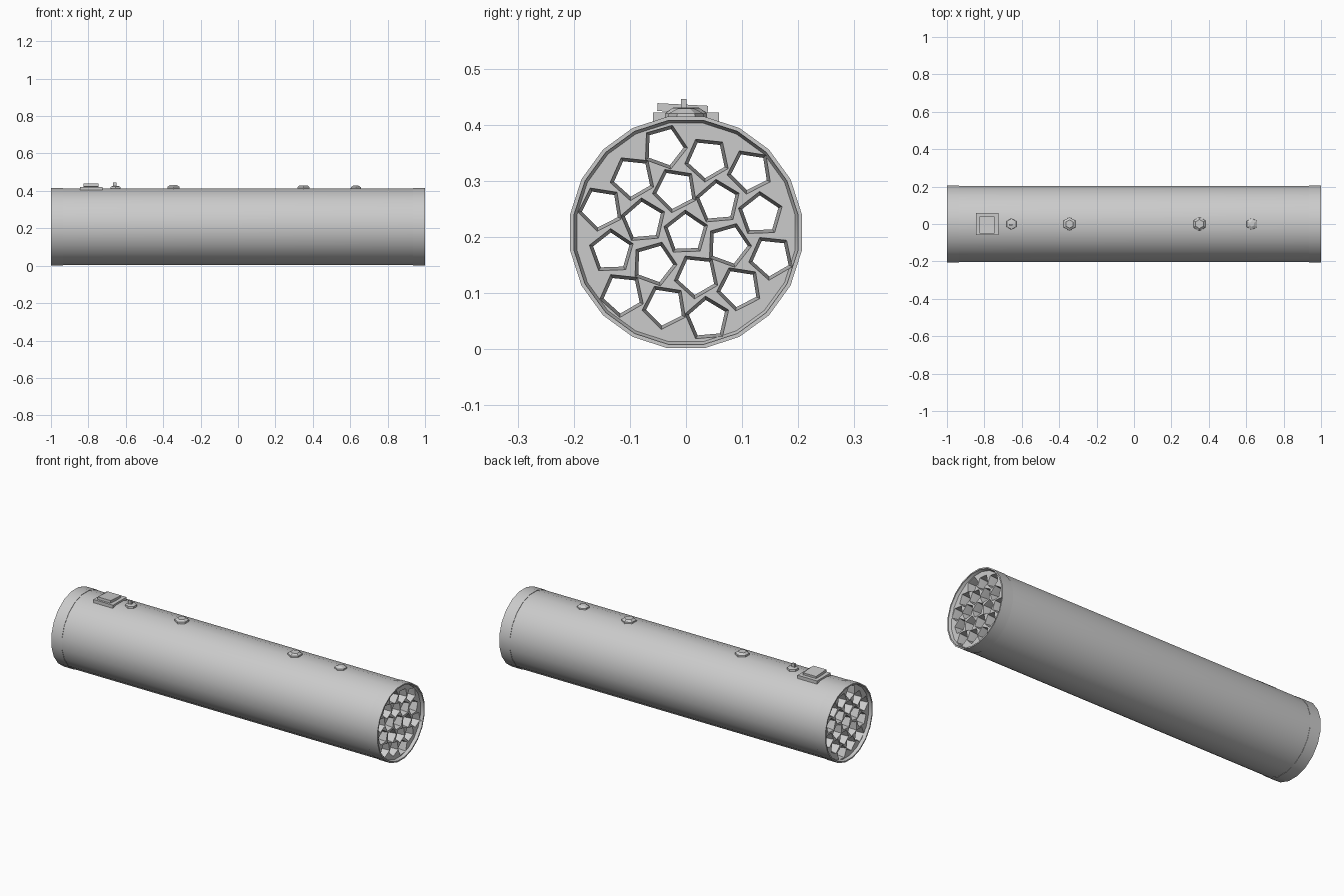
import bpy, bmesh, math
from mathutils import Vector

if "Cube" in bpy.data.objects:
    bpy.data.objects.remove(bpy.data.objects["Cube"])

R, CZ = 0.209, 0.208          # tube radius and axis height


def make_object(name, bm, smooth=True, angle=35):
    bmesh.ops.recalc_face_normals(bm, faces=bm.faces)
    me = bpy.data.meshes.new(name)
    bm.to_mesh(me)
    bm.free()
    ob = bpy.data.objects.new(name, me)
    bpy.context.collection.objects.link(ob)
    if smooth:
        shade(ob, angle)
    return ob


def shade(ob, angle=35):
    bpy.ops.object.select_all(action='DESELECT')
    ob.select_set(True)
    bpy.context.view_layer.objects.active = ob
    bpy.ops.object.shade_smooth_by_angle(angle=math.radians(angle))


def add_loft(bm, profile, sides, cy, cz, phase=0.0, closed=False):
    """Loft polygon rings along x from (x, radius) pairs."""
    rings = []
    for x, r in profile:
        rings.append([bm.verts.new((x, cy + r * math.cos(phase + math.tau * i / sides),
                                    cz + r * math.sin(phase + math.tau * i / sides)))
                      for i in range(sides)])
    pairs = list(zip(rings, rings[1:]))
    if closed:
        pairs.append((rings[-1], rings[0]))
    for a, b in pairs:
        for i in range(sides):
            j = (i + 1) % sides
            bm.faces.new((a[i], a[j], b[j], b[i]))
    if not closed:
        bm.faces.new(rings[0])
        bm.faces.new(rings[-1])


# Main tube, with shallow recessed ends
bm = bmesh.new()
half = [(0.983, 0.197), (1.0, 0.204), (0.94, 0.207)]
profile = [(-x, r) for x, r in half] + [(x, r) for x, r in reversed(half)]
add_loft(bm, profile, 20, 0, CZ, math.pi / 20)
body = make_object("tube_body", bm, smooth=False)

# Nineteen five-sided bores on a tilted hexagonal lattice
bm = bmesh.new()
step, tilt = 0.079, math.radians(-16)
a = Vector((math.cos(tilt), math.sin(tilt))) * step
b = Vector((math.cos(tilt + math.pi / 3), math.sin(tilt + math.pi / 3))) * step
for i in range(-2, 3):
    for j in range(-2, 3):
        if abs(i + j) > 2:
            continue
        p = a * i + b * j
        phase = math.radians(20 + 25 * ((i * 2 + j * 3) % 5))
        add_loft(bm, [(-1.02, 0.042), (-0.983, 0.041), (-0.94, 0.034),
                      (0.94, 0.034), (0.983, 0.041), (1.02, 0.042)],
                 5, p.x, CZ - 0.001 + p.y, phase)
cutter = make_object("bore_cutter", bm, smooth=False)
mod = body.modifiers.new("bores", 'BOOLEAN')
mod.operation, mod.solver, mod.object = 'DIFFERENCE', 'EXACT', cutter
mod.use_self = True
bpy.ops.object.select_all(action='DESELECT')
bpy.context.view_layer.objects.active = body
body.select_set(True)
bpy.ops.object.modifier_apply(modifier="bores")
bpy.data.objects.remove(cutter, do_unlink=True)
shade(body, 35)

# End bands
for side, label in ((-1, "left"), (1, "right")):
    bm = bmesh.new()
    add_loft(bm, [(side * 0.935, R), (side * 1.0, R), (side * 1.0, 0.202), (side * 0.935, 0.202)],
             20, 0, CZ, math.pi / 20, closed=True)
    make_object(label + "_end_band", bm)


def stud(name, x, profile, sides=6):
    """Small turned button on top of the tube: (z, radius) pairs."""
    bm = bmesh.new()
    add_loft(bm, profile, sides, 0, 0, math.pi / 2)
    for v in bm.verts:                      # stand the loft upright
        v.co = Vector((x + v.co.y, v.co.z, v.co.x))
    return make_object(name, bm, angle=30)


# Studs along the top
stud("button_left", -0.345, [(0.40, 0.037), (0.422, 0.036), (0.431, 0.022)])
stud("button_right", 0.35, [(0.40, 0.038), (0.420, 0.037), (0.430, 0.024)])
stud("screw_right", 0.63, [(0.40, 0.033), (0.420, 0.031), (0.429, 0.014)])
stud("screw_left", -0.655, [(0.40, 0.032), (0.423, 0.029), (0.427, 0.012)])


def block(name, centre, size, tilt=0.0):
    bpy.ops.mesh.primitive_cube_add(size=1, location=centre, rotation=(tilt, 0, 0))
    ob = bpy.context.object
    ob.name, ob.scale = name, size
    return ob


# Toggle on the left screw
block("screw_toggle", (-0.658, -0.004, 0.435), (0.018, 0.01, 0.022))

# Square switch: base plate and tilted key
block("switch_plate", (-0.785, 0, 0.412), (0.12, 0.118, 0.02))
block("switch_key", (-0.785, -0.006, 0.429), (0.08, 0.09, 0.014), math.radians(-3))
